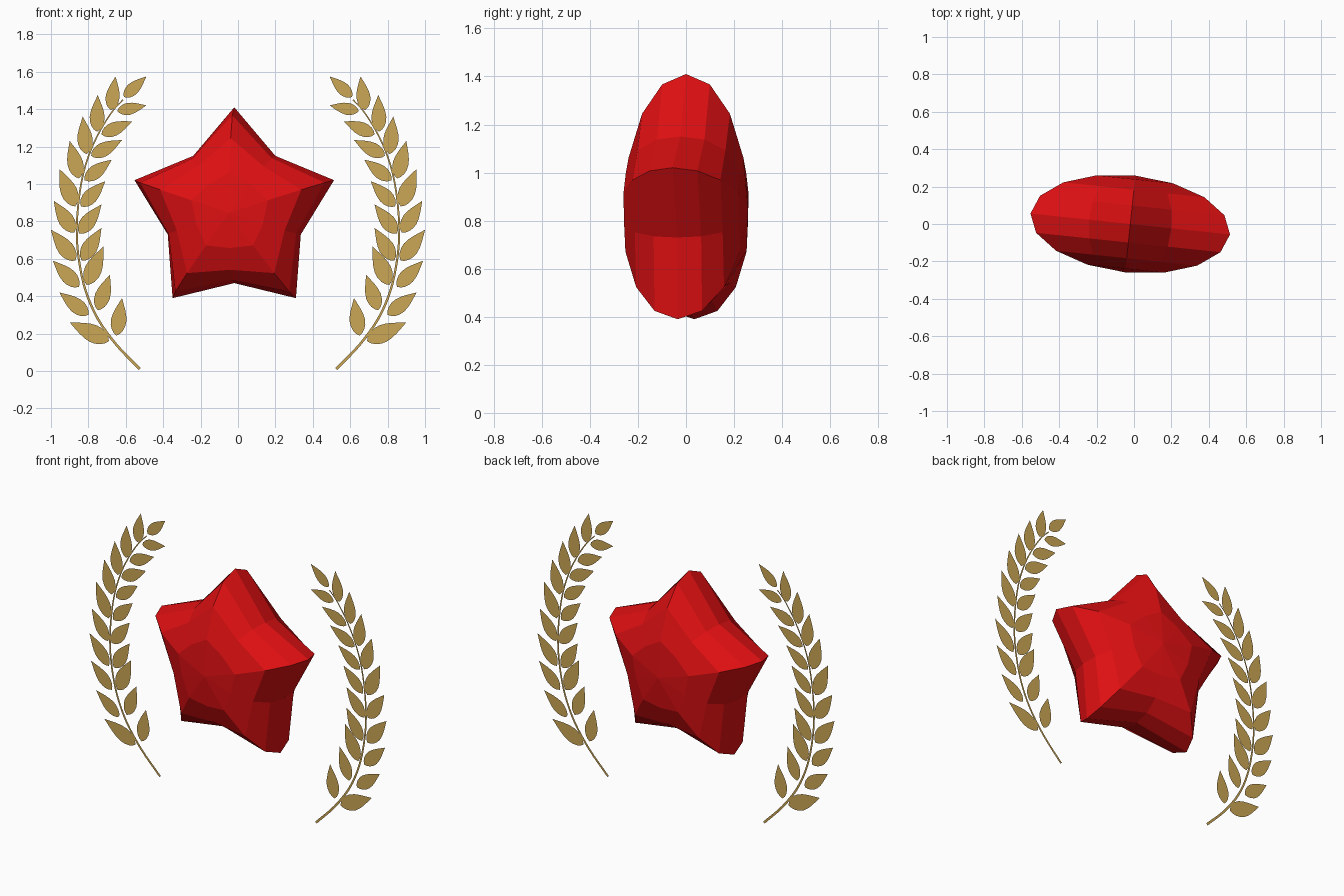
import bpy, bmesh, math
from mathutils import Vector, Matrix

if "Cube" in bpy.data.objects:
    bpy.data.objects.remove(bpy.data.objects["Cube"])


def material(name, rgb):
    m = bpy.data.materials.new(name)
    m.diffuse_color = (*rgb, 1)
    m.use_nodes = True
    m.node_tree.nodes["Principled BSDF"].inputs["Base Color"].default_value = m.diffuse_color
    return m


RED = material("ruby red", (0.74, 0.005, 0.006))
GOLD = material("laurel gold", (0.60, 0.385, 0.092))


def finish(bm, name, mat):
    me = bpy.data.meshes.new(name)
    bm.to_mesh(me)
    bm.free()
    me.materials.append(mat)
    ob = bpy.data.objects.new(name, me)
    bpy.context.collection.objects.link(ob)
    return ob


# Faceted puffy star: a ten-sided sphere along y, pinched between the arms
def star(radius=0.564, depth=0.26, rings=8, sides=10):
    bm = bmesh.new()
    front = bm.verts.new((0, -depth, 0))
    back = bm.verts.new((0, depth, 0))
    loops = []
    for i in range(1, rings):
        th = math.pi * i / rings
        s = math.sin(th)
        loop = []
        for k in range(sides):
            a = 2 * math.pi * k / sides
            r = radius * s * (1 - s / 3 if k % 2 else 1)
            loop.append(bm.verts.new((r * math.sin(a), -depth * math.cos(th), r * math.cos(a))))
        loops.append(loop)
    for k in range(sides):
        n = (k + 1) % sides
        bm.faces.new((front, loops[0][k], loops[0][n]))
        bm.faces.new((back, loops[-1][n], loops[-1][k]))
        for a, b in zip(loops, loops[1:]):
            bm.faces.new((a[k], b[k], b[n], a[n]))
    bmesh.ops.recalc_face_normals(bm, faces=bm.faces)
    bm.transform(Matrix.Translation((-0.02, 0, 0.846)) @ Matrix.Rotation(math.radians(-6), 4, 'Z'))
    return finish(bm, "faceted_star", RED)


star()

# Left branch layout, (x, z): stem path, then leaves as (base, tip)
STEM = [(-.525, .01), (-.65, .14), (-.75, .28), (-.815, .43), (-.85, .59), (-.862, .735),
        (-.855, .88), (-.833, 1.03), (-.795, 1.16), (-.74, 1.28), (-.67, 1.39), (-.615, 1.45)]
OUTER = [(-.69, .16, -.90, .26), (-.80, .30, -.955, .42), (-.85, .45, -.99, .59),
         (-.87, .59, -1.0, .755), (-.875, .74, -.985, .91), (-.87, .88, -.955, 1.08),
         (-.85, 1.03, -.90, 1.23), (-.81, 1.16, -.83, 1.36), (-.755, 1.28, -.75, 1.475),
         (-.68, 1.395, -.655, 1.575)]
INNER = [(-.65, .19, -.62, .39), (-.75, .325, -.685, .515), (-.81, .46, -.72, .665),
         (-.835, .59, -.73, .765), (-.85, .735, -.73, .89), (-.84, .88, -.71, 1.015),
         (-.82, 1.02, -.675, 1.13), (-.785, 1.15, -.62, 1.235), (-.73, 1.265, -.565, 1.335),
         (-.645, 1.39, -.49, 1.42), (-.61, 1.465, -.49, 1.575)]
# Half-width of a leaf along its length
LEAF = [(0, 0), (.06, .085), (.15, .15), (.27, .193), (.4, .205), (.55, .18), (.7, .13), (.85, .066), (1, 0)]


def flat_face(bm, pts, side):
    f = bm.faces.new([bm.verts.new((p.x * side, 0, p.y)) for p in pts])
    f.normal_update()
    if f.normal.y > 0:
        f.normal_flip()


def smooth_path(pts, steps=4):
    p = [Vector(q) for q in pts]
    p = [2 * p[0] - p[1]] + p + [2 * p[-1] - p[-2]]
    out = []
    for a, b, c, d in zip(p, p[1:], p[2:], p[3:]):
        for i in range(steps):
            t = i / steps
            out.append(0.5 * (2 * b + (c - a) * t + (2 * a - 5 * b + 4 * c - d) * t * t
                              + (3 * b - a - 3 * c + d) * t ** 3))
    return out + [p[-2]]


# Flat laurel branches, mirrored left and right
for label, side in (("left", 1), ("right", -1)):
    bm = bmesh.new()
    path = smooth_path(STEM)
    rails = []
    for i, p in enumerate(path):
        d = (path[min(i + 1, len(path) - 1)] - path[max(i - 1, 0)]).normalized()
        w = Vector((-d.y, d.x)) * (0.007 - 0.004 * i / len(path))
        rails.append((p + w, p - w))
    for (a, b), (c, d) in zip(rails, rails[1:]):
        flat_face(bm, (a, b, d, c), side)
    bmesh.ops.remove_doubles(bm, verts=bm.verts, dist=1e-5)
    finish(bm, label + "_branch_stem", GOLD)

    bm = bmesh.new()
    for bx, bz, tx, tz in OUTER + INNER:
        base, axis = Vector((bx, bz)), Vector((tx - bx, tz - bz))
        across = Vector((-axis.y, axis.x))
        edge = [base + axis * t + across * w for t, w in LEAF]
        edge += [base + axis * t - across * w for t, w in LEAF[-2:0:-1]]
        flat_face(bm, edge, side)
    finish(bm, label + "_branch_leaves", GOLD)
